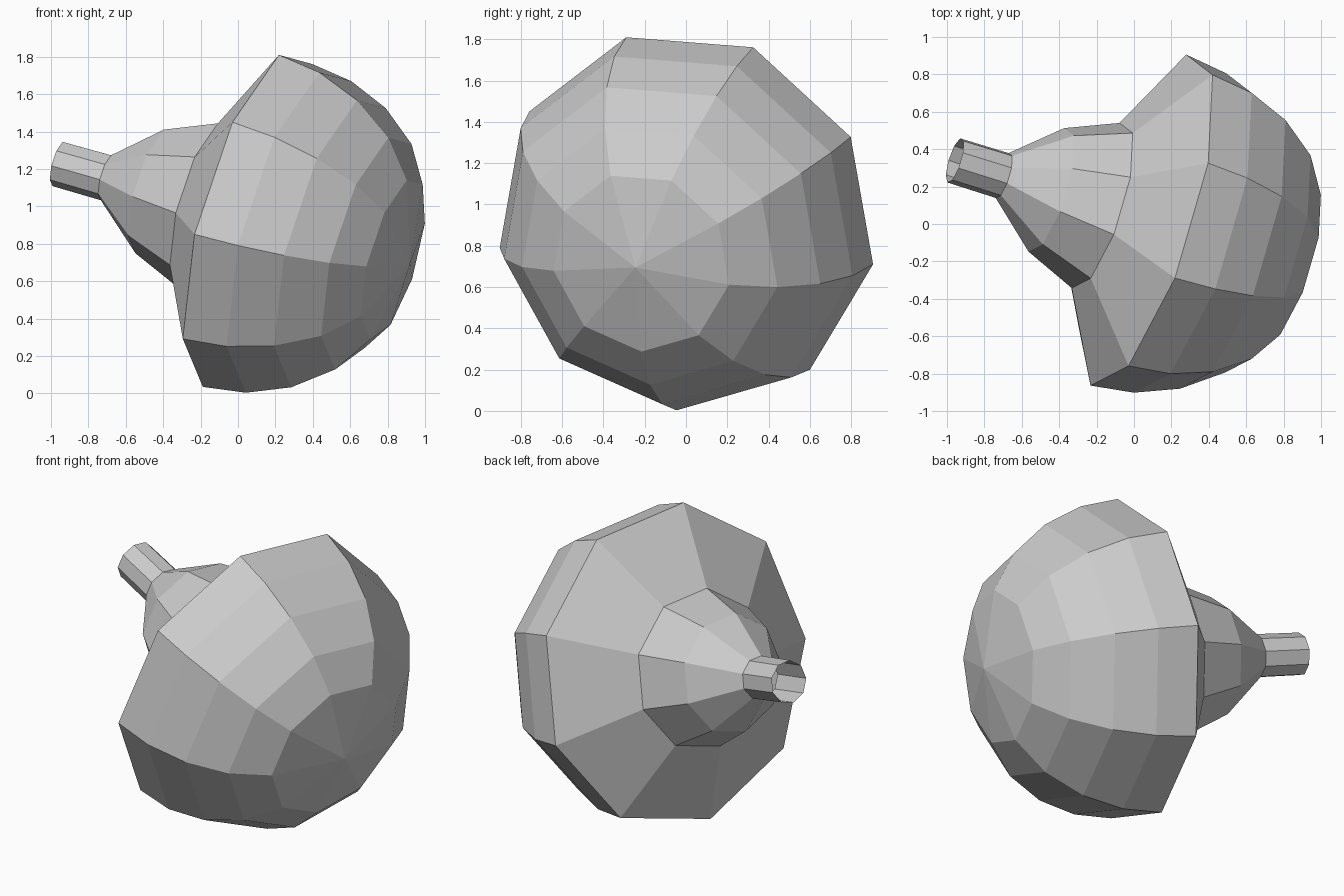
import bpy, bmesh, math
from mathutils import Vector

if "Cube" in bpy.data.objects:
    bpy.data.objects.remove(bpy.data.objects["Cube"])

SIDES = 9
TIP = Vector((0.92, -0.245, 0.695))               # pole of the dome
AXIS = Vector((0.9215, -0.287, -0.2617)).normalized()
E1 = Vector((0.161, -0.330, 0.930))               # direction of the first facet corner
E1 = (E1 - AXIS * E1.dot(AXIS)).normalized()
E2 = AXIS.cross(E1)


def lathe(name, profile):
    """Revolve (distance behind the pole, radius) pairs about the tilted axis."""
    bm = bmesh.new()
    rings = []
    for dist, r in profile:
        c = TIP - AXIS * dist
        if r == 0:
            rings.append([bm.verts.new(c)] * SIDES)
            continue
        angles = [2 * math.pi * i / SIDES for i in range(SIDES)]
        rings.append([bm.verts.new(c + r * (E1 * math.cos(a) + E2 * math.sin(a))) for a in angles])
    for a, b in zip(rings, rings[1:]):
        for i in range(SIDES):
            j = (i + 1) % SIDES
            quad = list(dict.fromkeys((a[i], b[i], b[j], a[j])))
            bm.faces.new(quad)
    bmesh.ops.recalc_face_normals(bm, faces=bm.faces)
    # make the normals face away from the axis at the front end
    bm.faces.ensure_lookup_table()
    f = bm.faces[0]
    f.normal_update()
    mid = f.calc_center_median() - (TIP - AXIS * (profile[1][0] + 0.3))
    if f.normal.dot(mid) < 0:
        bmesh.ops.reverse_faces(bm, faces=bm.faces)
    me = bpy.data.meshes.new(name)
    bm.to_mesh(me)
    bm.free()
    ob = bpy.data.objects.new(name, me)
    bpy.context.collection.objects.link(ob)
    return ob


# rounded cap with its sloping underside
lathe("cap", [(0, 0), (0.098, 0.450), (0.241, 0.655), (0.450, 0.811),
              (0.685, 0.905), (0.925, 0.938), (1.197, 0.468)])
# tapering neck ending in an open tube
lathe("stem", [(1.197, 0.468), (1.489, 0.350), (1.757, 0.127), (2.038, 0.125)])
